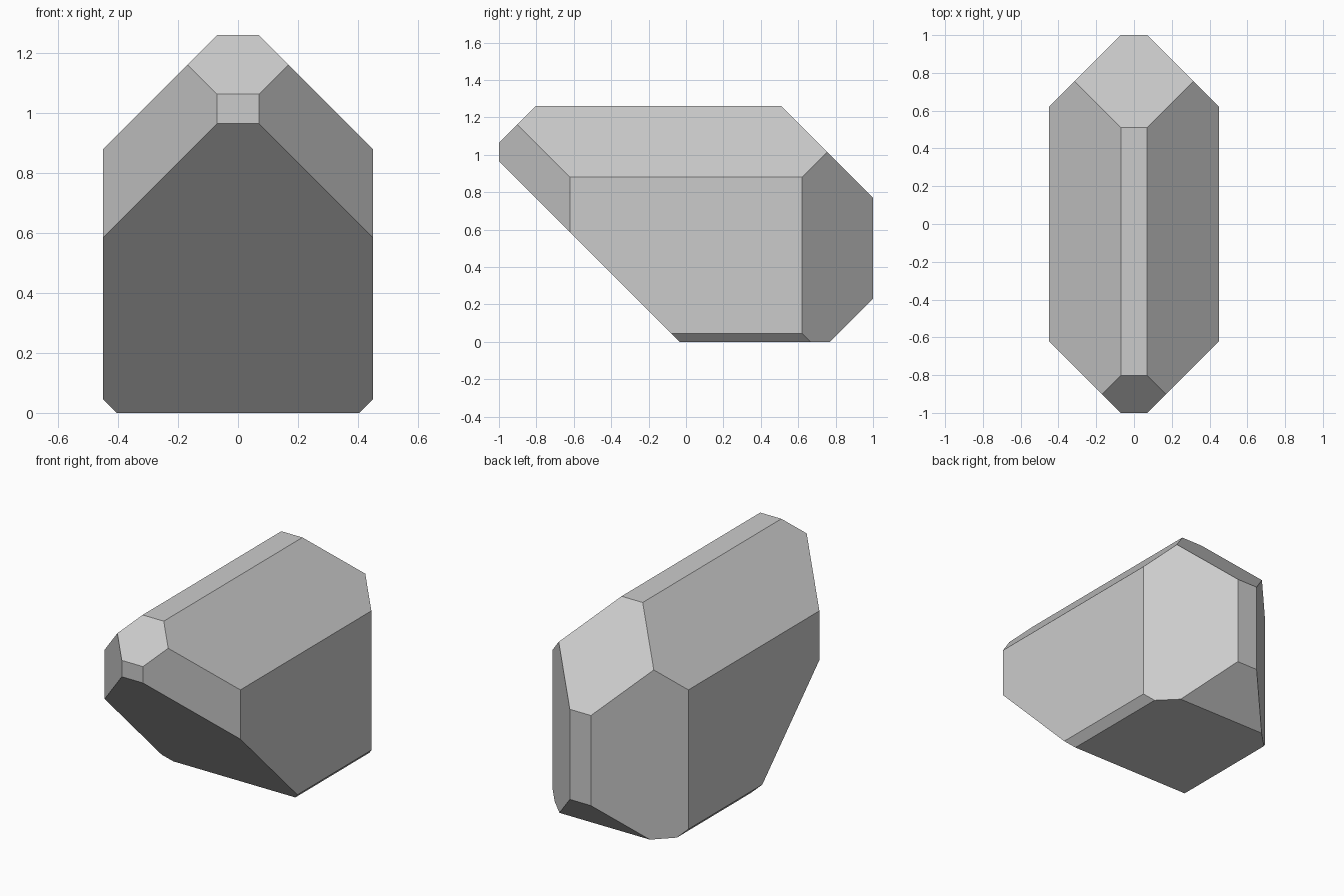
import bpy, bmesh
from mathutils import Matrix, Vector

if "Cube" in bpy.data.objects:
    bpy.data.objects.remove(bpy.data.objects["Cube"])

# Bounding block
bm = bmesh.new()
bmesh.ops.create_cube(bm, size=1, matrix=Matrix.Translation((0, 0, 0.63)) @ Matrix.Diagonal((0.9, 2, 1.26, 1)))


def chamfer(normal, offset):
    """Slice off everything where normal . p > offset and cap the cut."""
    n = Vector(normal)
    geom = bm.verts[:] + bm.edges[:] + bm.faces[:]
    cut = bmesh.ops.bisect_plane(bm, geom=geom, dist=1e-5, plane_co=n * offset / n.length_squared,
                                 plane_no=n, clear_outer=True)["geom_cut"]
    edges = [e for e in cut if isinstance(e, bmesh.types.BMEdge)]
    bmesh.ops.edgeloop_fill(bm, edges=edges)


# Mirrored side cuts: vertical corners, roof slopes, bottom edges
for s in (-1, 1):
    chamfer((s, 1, 0), 1.07)
    chamfer((s, -1, 0), 1.07)
    chamfer((s, 0, 1), 1.33)
    chamfer((s, 0, -1), 0.405)

# Front and back cuts: top front, top back, large front underside, bottom back
chamfer((0, -1, 1), 2.063)
chamfer((0, 1, 1), 1.77)
chamfer((0, -1, -1), 0.035)
chamfer((0, 1, -1), 0.77)

bmesh.ops.recalc_face_normals(bm, faces=bm.faces[:])
mesh = bpy.data.meshes.new("faceted_block")
bm.to_mesh(mesh)
bm.free()
bpy.context.collection.objects.link(bpy.data.objects.new("faceted_block", mesh))
